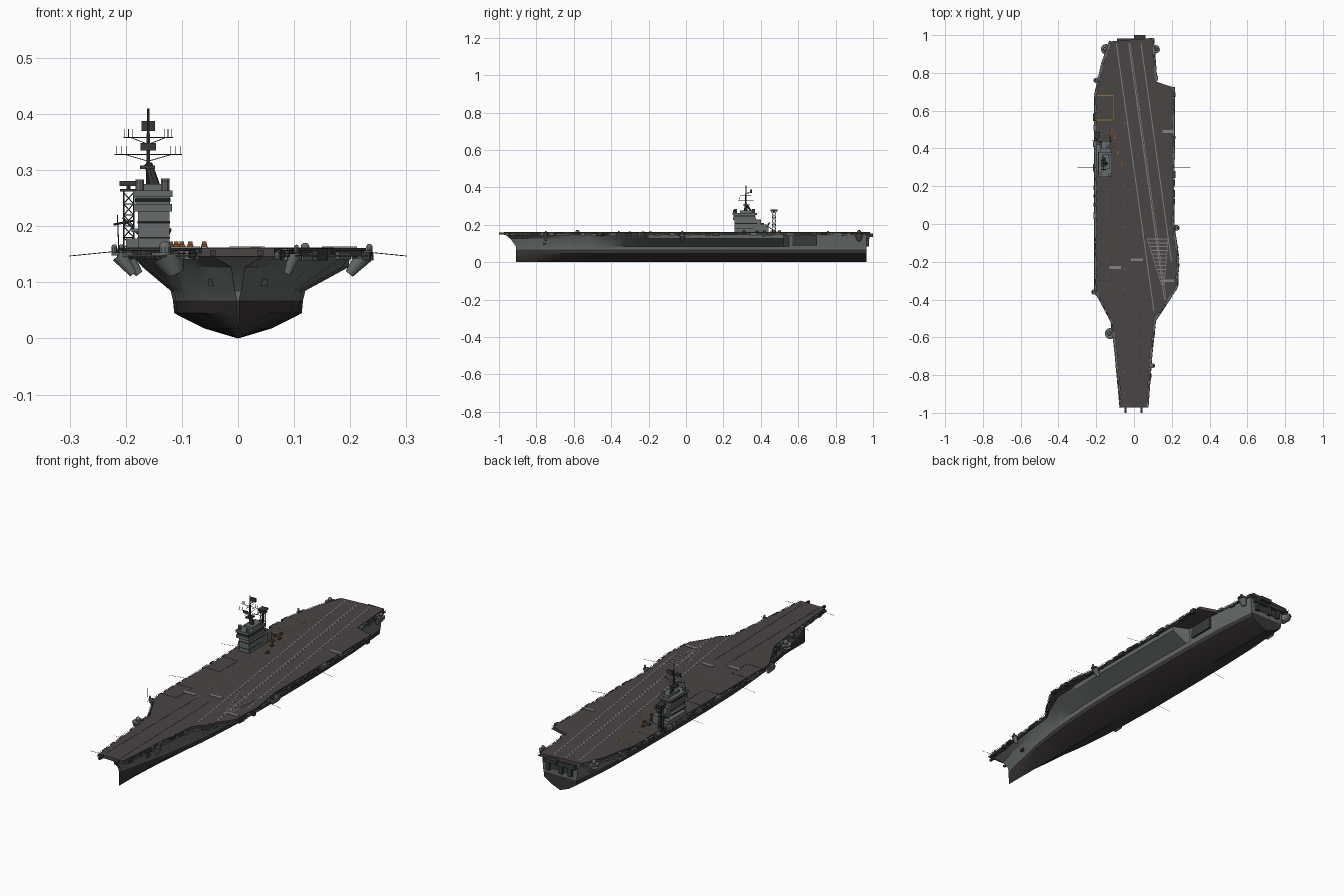
import bpy, bmesh, math, random
from mathutils import Matrix, Vector

if "Cube" in bpy.data.objects:
    bpy.data.objects.remove(bpy.data.objects["Cube"])

random.seed(4)

def mat(name, r, g, b):
    m = bpy.data.materials.new(name)
    m.diffuse_color = (r, g, b, 1)
    m.use_nodes = True
    m.node_tree.nodes["Principled BSDF"].inputs["Base Color"].default_value = m.diffuse_color
    return m

GREY = mat("hull grey", .135, .145, .145)
LOWER = mat("lower hull dark", .042, .036, .036)
DECK = mat("deck brown grey", .07, .06, .058)
MARK = mat("deck marking grey", .22, .22, .22)
DARK = mat("equipment dark grey", .04, .043, .043)
BLACK = mat("window black", .012, .013, .014)
ORANGE = mat("vehicle orange", .22, .09, .025)
YELLOW = mat("marking yellow", .26, .17, .03)

# ---- helpers
def box(bm, lo, hi):
    lo, hi = Vector(lo), Vector(hi)
    bmesh.ops.create_cube(bm, size=1, matrix=Matrix.Translation((lo + hi) / 2) @ Matrix.Diagonal((*(hi - lo), 1)))

def rod(bm, p, q, r, r2=None, n=6):
    p, q = Vector(p), Vector(q)
    d = q - p
    bmesh.ops.create_cone(bm, cap_ends=True, segments=n, radius1=r, radius2=r if r2 is None else r2, depth=d.length,
                          matrix=Matrix.Translation((p + q) / 2) @ d.to_track_quat('Z', 'Y').to_matrix().to_4x4())

def ball(bm, c, r):
    bmesh.ops.create_uvsphere(bm, u_segments=12, v_segments=8, radius=r, matrix=Matrix.Translation(c))

def prism(bm, pts, z0, z1):
    a = [bm.verts.new((x, y, z0)) for x, y in pts]
    b = [bm.verts.new((x, y, z1)) for x, y in pts]
    bm.faces.new(a[::-1])
    bm.faces.new(b)
    for i in range(len(pts)):
        j = (i + 1) % len(pts)
        bm.faces.new((a[i], a[j], b[j], b[i]))

def stripe(bm, p, q, w, z0=.1605, z1=.1618):
    p, q = Vector(p), Vector(q)
    n = Vector((q.y - p.y, p.x - q.x)).normalized() * w / 2
    prism(bm, [p + n, q + n, q - n, p - n], z0, z1)

def finish(bm, name, *mats, rule=None, smooth=False):
    bmesh.ops.recalc_face_normals(bm, faces=bm.faces)
    if rule:
        for f in bm.faces:
            f.material_index = rule(f)
    me = bpy.data.meshes.new(name)
    bm.to_mesh(me)
    bm.free()
    ob = bpy.data.objects.new(name, me)
    bpy.context.collection.objects.link(ob)
    for m in mats:
        me.materials.append(m)
    if smooth:
        bpy.ops.object.select_all(action='DESELECT')
        ob.select_set(True)
        bpy.context.view_layer.objects.active = ob
        bpy.ops.object.shade_smooth_by_angle(angle=math.radians(25))

# ---- hull: y, waterline half width, bow rake, right widths (z .127, .152), left widths
STATIONS = [(-.91, .002, 1, .012, .055, .012, .055), (-.80, .027, .4, .045, .075, .045, .075),
            (-.65, .062, 0, .072, .09, .072, .09), (-.51, .085, 0, .096, .104, .096, .108),
            (-.42, .096, 0, .125, .155, .115, .15), (-.33, .103, 0, .16, .195, .15, .19),
            (-.2, .111, 0, .187, .2, .165, .19), (0, .116, 0, .197, .2, .165, .19),
            (.3, .116, 0, .197, .2, .17, .192), (.52, .114, 0, .197, .2, .17, .192),
            (.55, .113, 0, .122, .127, .122, .13), (.74, .107, 0, .115, .12, .115, .13),
            (.965, .088, 0, .094, .1, .094, .11)]

def half(st, s):
    y, w, rake = st[:3]
    u, v = st[3:5] if s > 0 else st[5:7]
    prof = [(.52 * w, .018), (.98 * w, .045), (w, .068), (w + .004, .085), (u, .127), (v, .152)]
    return [(s * x, y - rake * .062 * max(0, (z - .085) / .067) ** 1.5, z) for x, z in prof]

bm = bmesh.new()
rings = []
for st in STATIONS:
    pts = [(0, st[0], 0)] + half(st, 1) + half(st, -1)[::-1]
    rings.append([bm.verts.new(p) for p in pts])
N = 13
for a, b in zip(rings, rings[1:]):
    for i in range(N):
        j = (i + 1) % N
        bm.faces.new((a[i], a[j], b[j], b[i]))
for r in (rings[0], rings[-1]):
    bm.faces.new((r[0], r[1], r[12]))
    for i in range(1, 6):
        bm.faces.new((r[i], r[i + 1], r[12 - i], r[13 - i]))
finish(bm, "hull", GREY, LOWER, rule=lambda f: int(f.calc_center_median().z < .068), smooth=True)

# ---- flight deck
OUT = [(-.065, -.972), (.065, -.972), (.085, -.7), (.105, -.51), (.22, -.335), (.228, -.18), (.202, 0), (.205, .53),
       (.205, .725), (.112, .755), (.095, .985), (-.12, .967), (-.162, .85), (-.2, .68), (-.2, -.35), (-.11, -.52), (-.09, -.7)]
bm = bmesh.new()
prism(bm, OUT, .146, .161)
finish(bm, "flight_deck", DECK)

# catapult horns at the bow and platform at the stern
bm = bmesh.new()
for x in (-.045, .04):
    box(bm, (x - .005, -1, .148), (x + .005, -.96, .158))
box(bm, (0, .96, .135), (.06, 1, .152))
box(bm, (-.09, .96, .125), (.08, .982, .146))
for x in (-.07, -.02, .05):
    box(bm, (x, .96, .085), (x + .02, .978, .125))
finish(bm, "bow_horns_and_stern_gallery", DARK)

# ---- deck markings
lx = lambda x0, y: x0 + .14 * (.97 - y)
bm = bmesh.new()
for x0, yend, w in ((-.095, -.46, .005), (-.03, -.4, .005), (-.022, -.4, .003), (.035, -.2, .005)):
    stripe(bm, (lx(x0, .955), .955), (lx(x0, yend), yend), w)
for i in range(13):  # ladder hatching
    t = i / 12
    y = -.08 - .24 * t
    stripe(bm, (.07 + .075 * t, y), (.18 - .02 * t, y), .005)
stripe(bm, (.07, -.08), (.145, -.32), .003)
stripe(bm, (.18, -.08), (.16, -.32), .003)
for k in range(14):  # tie-down dashes
    y = -.9 + .11 * k
    stripe(bm, (-.05, y), (-.05, y + .008), .003)
for x, y in ((-.13, -.23), (-.015, -.19), (.15, .49), (.15, -.3)):  # blast deflectors
    box(bm, (x, y - .007, .16), (x + .062, y + .007, .1635))
finish(bm, "deck_markings", MARK)

bm = bmesh.new()
for y in (.55, .68):
    stripe(bm, (-.195, y), (-.11, y), .004)
stripe(bm, (-.11, .55), (-.11, .68), .002)
finish(bm, "elevator_lines", YELLOW)

bm = bmesh.new()
for x in (-.045, .04):
    stripe(bm, (x, -.95), (x * .8 - .01, -.25), .002)
for y0, y1 in ((-.3, -.18), (.03, .17)):
    for p, q in (((-.2, y0), (-.12, y0)), ((-.12, y0), (-.12, y1)), ((-.12, y1), (-.2, y1))):
        stripe(bm, p, q, .002)
finish(bm, "catapult_tracks_and_seams", DARK)

# ---- catwalk gear, following the deck edge
gear, walk = bmesh.new(), bmesh.new()
for i in range(1, len(OUT)):
    p, q = Vector(OUT[i]), Vector(OUT[(i + 1) % len(OUT)])
    d = (q - p).normalized()
    n = Vector((d.y, -d.x))
    L = (q - p).length
    if L < .12 or i == 10:
        continue
    stripe(walk, p + n * .005, q + n * .005, .01, .146, .149)
    rod(walk, (*(p + n * .011), .157), (*(q + n * .011), .157), .0008, n=4)
    s = .01
    while s < L - .03:
        l, w = random.uniform(.01, .04), random.uniform(.006, .016)
        a, b = p + d * s + n * w / 2, p + d * min(s + l, L) + n * w / 2
        stripe(random.choice((gear, walk)), a, b, w, random.uniform(.138, .147), random.uniform(.153, .161))
        s += l + random.uniform(.004, .03)
finish(gear, "catwalk_gear", DARK)
finish(walk, "catwalks", GREY)

# ---- gun platforms with round domes
bm = bmesh.new()
for x, y, r in ((-.125, -.58, .03), (-.148, .925, .028), (.115, .925, .022), (.225, -.02, .016), (.1, -.75, .012),
                (-.2, .76, .014), (-.212, -.36, .014)):
    rod(bm, (x * .88, y, .115), (x, y, .148), r * .5, r, 14)
    rod(bm, (x, y, .148), (x, y, .153), r, n=14)
    rod(bm, (x * 1.04, y, .15), (x * 1.04, y, .162), r * .35, n=10)
    ball(bm, (x * 1.04, y, .163), r * .35)
finish(bm, "gun_platforms", GREY, smooth=True)

# ---- hangar doors, transom openings, anchors
bm = bmesh.new()
box(bm, (.116, .57, .09), (.126, .70, .145))
box(bm, (-.127, .56, .09), (-.116, .68, .145))
for x in (-.06, .005):
    box(bm, (x, .96, .092), (x + .05, .968, .122))
for s in (-1, 1):
    box(bm, (s * .046 - .007, -.765, .094), (s * .046 + .007, -.745, .106))
finish(bm, "doors_and_anchors", DARK)

# ---- island tower
bm = bmesh.new()
box(bm, (-.178, .26, .16), (-.122, .40, .228))
box(bm, (-.172, .39, .16), (-.128, .44, .20))
box(bm, (-.186, .25, .226), (-.118, .375, .24))
box(bm, (-.183, .254, .24), (-.121, .37, .252))
box(bm, (-.187, .248, .252), (-.117, .38, .264))
box(bm, (-.168, .29, .264), (-.126, .37, .275))
box(bm, (-.19, .27, .19), (-.17, .38, .196))
box(bm, (-.2, .28, .16), (-.175, .42, .178))
for x, y, z in ((-.13, .26, .28), (-.175, .265, .283), (-.13, .36, .285), (-.14, .41, .21)):
    rod(bm, (x, y, .2 if y > .4 else .26), (x, y, z), .008, n=10)
finish(bm, "island_tower", GREY)

bm = bmesh.new()
box(bm, (-.1835, .2535, .243), (-.1205, .3705, .25))
box(bm, (-.1787, .2593, .205), (-.1213, .38, .209))
box(bm, (-.1787, .2593, .178), (-.1213, .36, .181))
finish(bm, "island_windows", BLACK)

# ---- main mast with yards, whips and radar panels
X, Y = -.16, .32
bm = bmesh.new()
rod(bm, (-.148, Y, .27), (X, Y, .312), .010, .007, 8)
rod(bm, (X, .35, .27), (X, Y, .312), .005)
rod(bm, (X, Y, .305), (X, Y, .365), .004)
rod(bm, (X, Y, .36), (X, Y, .41), .0025)
box(bm, (X - .015, Y - .015, .302), (X + .012, Y + .02, .308))
for z, w in ((.328, .06), (.358, .044)):
    rod(bm, (X - w, Y, z), (X + w, Y, z), .001)
    rod(bm, (X, Y - w * .7, z), (X, Y + w * .7, z), .001)
    for s in (-1, 1):
        rod(bm, (X, Y, z - .012), (X + s * w * .7, Y, z), .0007)
        for k in (.65, .8, .95):
            rod(bm, (X + s * w * k, Y, z), (X + s * w * k, Y, z + .015), .0007)
box(bm, (X - .012, .342, .37), (X + .012, .352, .388))
box(bm, (X - .014, .285, .335), (X + .014, .29, .348))
rod(bm, (X, Y, .368), (X, .347, .372), .002)
finish(bm, "main_mast", DARK)

# ---- lattice mast behind the island
X, Y = -.195, .47
bm = bmesh.new()
C = [(X - .009, Y - .009), (X + .009, Y - .009), (X + .009, Y + .009), (X - .009, Y + .009)]
for i in range(4):
    a, b = C[i], C[(i + 1) % 4]
    rod(bm, (*a, .15), (*a, .265), .0016)
    for k in range(5):
        z = .16 + k * .02
        rod(bm, (*a, z), (*b, z + .02), .0009, n=4)
        rod(bm, (*a, z), (*b, z), .0009, n=4)
box(bm, (X - .015, Y - .015, .262), (X + .015, Y + .015, .266))
rod(bm, (X, Y, .265), (X, Y, .274), .004)
box(bm, (X - .016, Y - .018, .272), (X + .016, Y + .018, .281))
rod(bm, (-.185, .44, .21), (-.222, .44, .203), .002)
rod(bm, (-.172, .43, .18), (-.205, .45, .215), .002)
finish(bm, "lattice_mast", DARK)

# ---- whip antennas
bm = bmesh.new()
for s in (-1, 1):
    for y in (-.1, .3):
        rod(bm, (s * .2, y, .157), (s * .3, y, .147), .0007, n=4)
    for y in (-.95, -.76):
        rod(bm, (s * .065, y, .153), (s * .13, y, .15), .0007, n=4)
rod(bm, (-.212, -.39, .15), (-.215, -.39, .22), .001, n=4)
finish(bm, "whip_antennas", DARK)

# ---- deck tractors and mobile crane
body, tyres = bmesh.new(), bmesh.new()
for x, y in ((-.11, .42), (-.085, .38), (-.1, .46), (-.13, .47), (-.06, .31), (-.12, .5)):
    box(body, (x - .005, y - .009, .163), (x + .005, y + .009, .168))
    box(body, (x - .004, y, .168), (x + .004, y + .006, .173))
    for sx in (-.005, .005):
        for sy in (-.006, .006):
            rod(tyres, (x + sx - .001, y + sy, .1635), (x + sx + .001, y + sy, .1635), .0025, n=8)
rod(body, (-.13, .47, .17), (-.12, .43, .195), .002)
finish(body, "deck_vehicles", ORANGE)
finish(tyres, "vehicle_tyres", BLACK)
